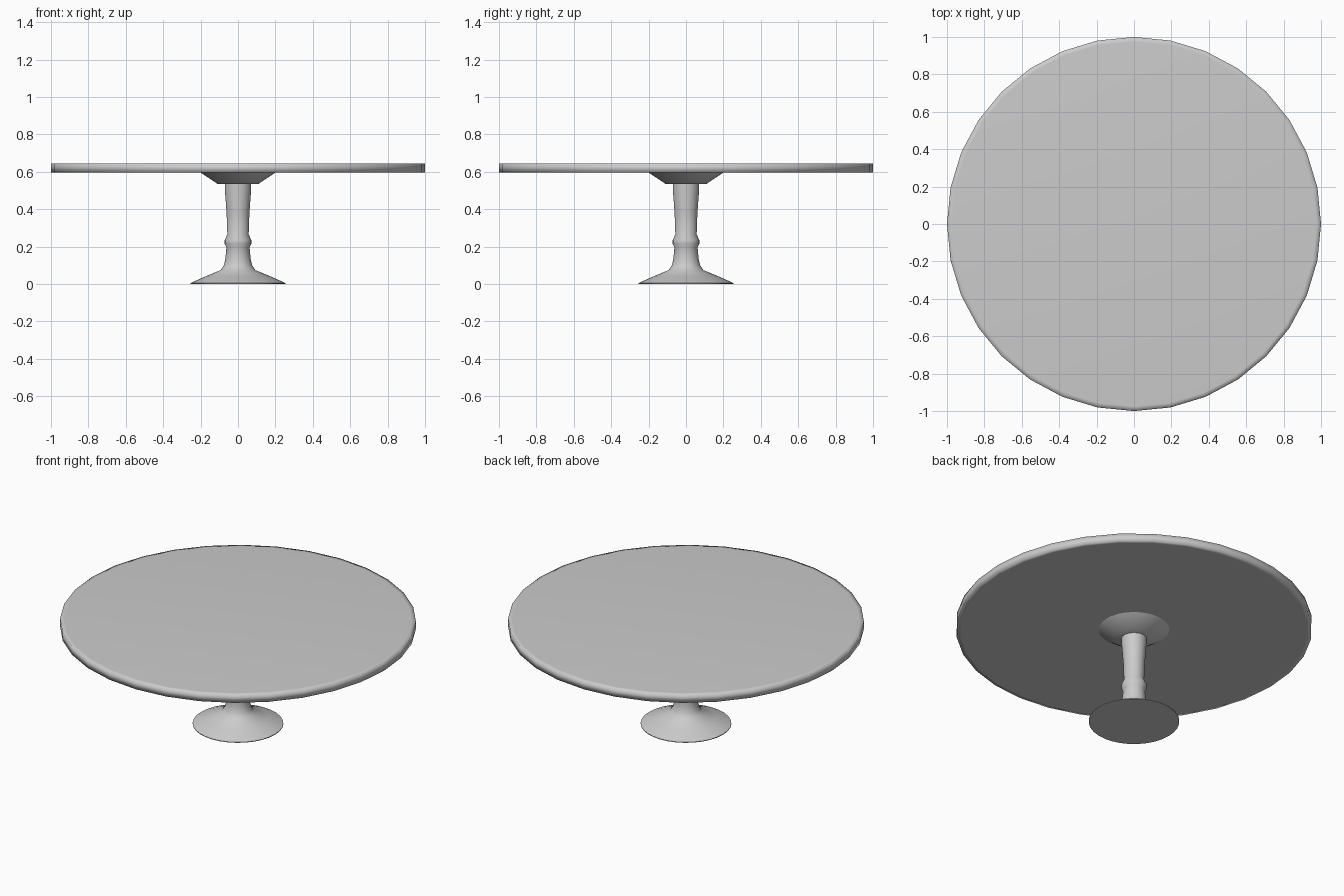
import bpy, bmesh
from math import cos, sin, tau

if "Cube" in bpy.data.objects:
    bpy.data.objects.remove(bpy.data.objects["Cube"])

SIDES = 32


def lathe(name, profile, smooth_angle=None):
    """Spin a bottom-to-top (radius, z) profile round z and cap both ends."""
    bm = bmesh.new()
    rings = [[bm.verts.new((r * cos(tau * i / SIDES), r * sin(tau * i / SIDES), z))
              for i in range(SIDES)] for r, z in profile]
    for a, b in zip(rings, rings[1:]):
        for i in range(SIDES):
            j = (i + 1) % SIDES
            bm.faces.new((a[i], a[j], b[j], b[i]))
    bm.faces.new(rings[0][::-1])
    bm.faces.new(rings[-1])
    mesh = bpy.data.meshes.new(name)
    bm.to_mesh(mesh)
    bm.free()
    obj = bpy.data.objects.new(name, mesh)
    bpy.context.collection.objects.link(obj)
    bpy.context.view_layer.objects.active = obj
    obj.select_set(True)
    if smooth_angle is None:
        bpy.ops.object.shade_smooth()
    else:
        bpy.ops.object.shade_smooth_by_angle(angle=smooth_angle)
    obj.select_set(False)
    return obj


# Round top, with narrow support loops so the rim shades softly
lathe("table_top", [(0.975, 0.595), (1.0, 0.595), (1.0, 0.643), (0.975, 0.645)])

# Flared collar under the top
lathe("top_collar", [(0.11, 0.535), (0.2, 0.596)], 0.7)

# Turned pedestal: wide foot, neck, bead and tapered column
lathe("pedestal", [
    (0.255, 0.0), (0.255, 0.004), (0.175, 0.04), (0.093, 0.074), (0.076, 0.1),
    (0.068, 0.13), (0.062, 0.195), (0.071, 0.215), (0.071, 0.235),
    (0.057, 0.265), (0.061, 0.38), (0.07, 0.5), (0.071, 0.54)], 1.05)
